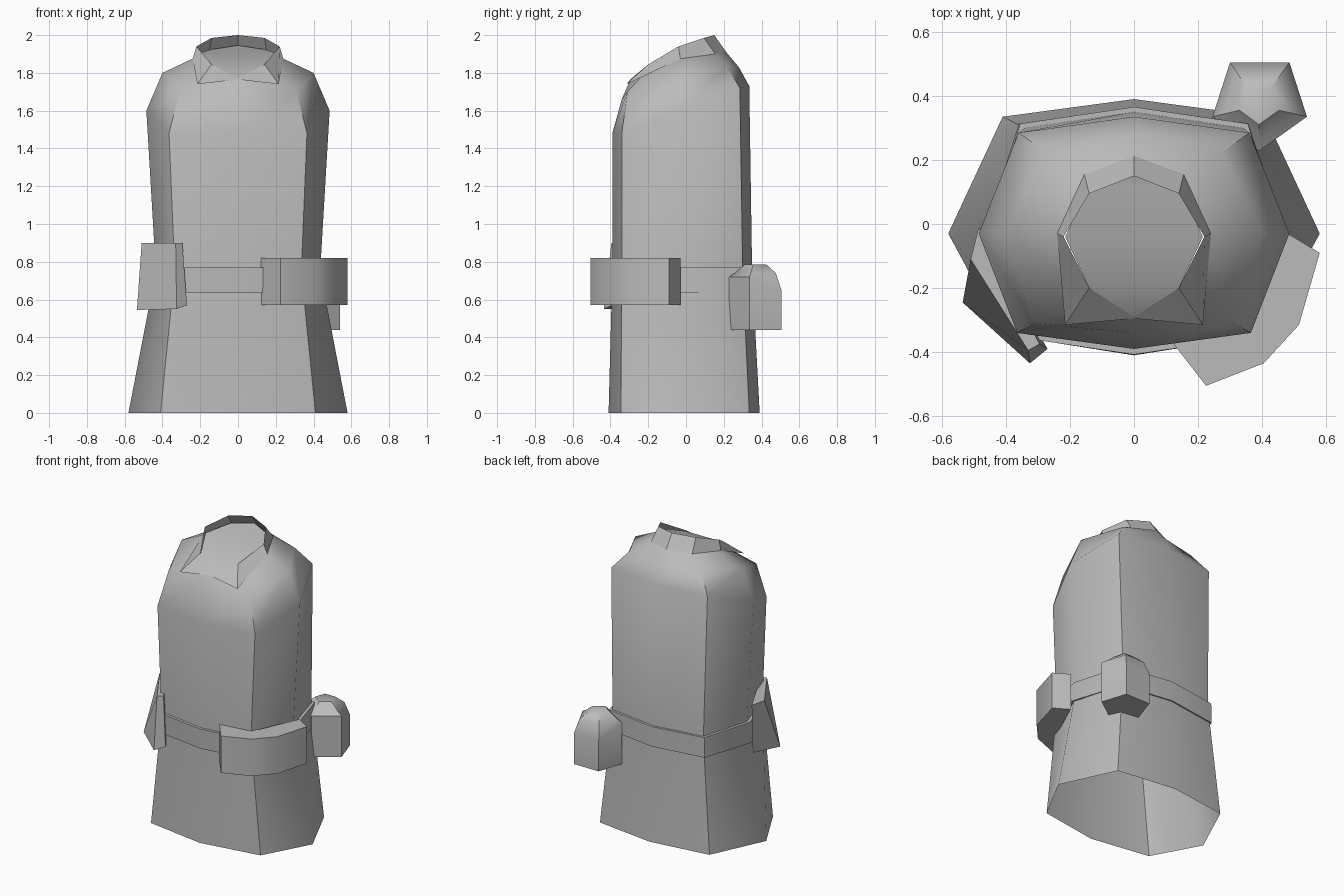
import bpy
import bmesh
import math
from mathutils import Vector

cube = bpy.data.objects.get("Cube")
if cube:
    bpy.data.objects.remove(cube, do_unlink=True)

GREY = (0.5, 0.5, 0.5, 1.0)
cloth = bpy.data.materials.new("plain_grey")
cloth.use_nodes = True
cloth.diffuse_color = GREY
cloth.node_tree.nodes["Principled BSDF"].inputs["Base Color"].default_value = GREY


def make_object(name, verts, faces, smooth_angle=45):
    """Build a mesh with consistent normals and sharp edges above an angle."""
    mesh = bpy.data.meshes.new(name)
    mesh.from_pydata([tuple(v) for v in verts], [], faces)
    bm = bmesh.new()
    bm.from_mesh(mesh)
    bmesh.ops.recalc_face_normals(bm, faces=bm.faces)
    bm.to_mesh(mesh)
    bm.free()
    mesh.materials.append(cloth)
    obj = bpy.data.objects.new(name, mesh)
    bpy.context.scene.collection.objects.link(obj)
    bpy.ops.object.select_all(action="DESELECT")
    bpy.context.view_layer.objects.active = obj
    obj.select_set(True)
    bpy.ops.object.shade_smooth_by_angle(angle=math.radians(smooth_angle))
    return obj


def mirrored_ring(half):
    """Turn a front-to-back half section into a full ring."""
    half = [Vector(p) for p in half]
    return half + [Vector((-p.x, p.y, p.z)) for p in half[-2:0:-1]]


def loft_faces(ring_count, n, wrap=False):
    """Quads between successive rings of n points."""
    return [(r * n + i, r * n + (i + 1) % n,
             (r + 1) % ring_count * n + (i + 1) % n, (r + 1) % ring_count * n + i)
            for r in range(ring_count if wrap else ring_count - 1) for i in range(n)]


def prism(name, outline, bottom, top):
    n = len(outline)
    verts = [(x, y, z) for z in (bottom, top) for x, y in outline]
    faces = loft_faces(2, n) + [tuple(range(n)), tuple(range(n, 2 * n))]
    return make_object(name, verts, faces)


# Coat body: front centre, front corner, side, back corner, back centre
hem = mirrored_ring([(0, -.41, 0), (.41, -.345, 0), (.58, -.03, 0), (.41, .335, 0), (0, .39, 0)])
waist = mirrored_ring([(0, -.39, .75), (.335, -.34, .75), (.435, -.03, .75),
                       (.34, .3, .75), (0, .35, .75)])
chest = mirrored_ring([(0, -.39, 1.48), (.365, -.34, 1.48), (.485, -.03, 1.6),
                       (.36, .285, 1.72), (0, .335, 1.73)])
shoulder = mirrored_ring([(0, -.34, 1.66), (.31, -.31, 1.7), (.4, -.03, 1.8),
                          (.27, .22, 1.83), (0, .28, 1.83)])
neck = mirrored_ring([(0, -.295, 1.765), (.15, -.22, 1.8), (.24, -.03, 1.875),
                      (.155, .155, 1.9), (0, .213, 1.91)])
body_rings = [hem, waist, chest, shoulder, neck]
make_object("coat_body", sum(body_rings, []), loft_faces(5, 8))

# Neck opening filled with a sloping panel
panel = mirrored_ring([(0, -.29, 1.77), (.14, -.2, 1.84), (.215, -.04, 1.9),
                       (.14, .12, 1.925), (0, .17, 1.945)])
make_object("neck_panel", panel, [(0, 1, 7), (1, 2, 6, 7), (2, 3, 5, 6), (3, 4, 5)])

# Collar band ending in two pointed flaps
lower = mirrored_ring([(0, -.295, 1.765), (.215, -.315, 1.74), (.24, -.03, 1.875),
                       (.155, .155, 1.9), (0, .213, 1.91)])
upper = mirrored_ring([(0, -.29, 1.77), (.14, -.2, 1.845), (.22, -.04, 1.94),
                       (.14, .095, 1.985), (0, .15, 2)])
make_object("collar", lower + upper, loft_faces(2, 8), 35)


# Belt following the body section
def body_section(z, grow):
    a, b = (hem, waist) if z < .75 else (waist, chest)
    ring = []
    for p, q in zip(a, b):
        v = p.lerp(q, (z - p.z) / (q.z - p.z))
        ring.append(Vector((v.x * grow, v.y * grow, z)))
    return ring


belt_rings = [body_section(.635, .99), body_section(.635, 1.025),
              body_section(.77, 1.045), body_section(.77, .99)]
make_object("belt", sum(belt_rings, []), loft_faces(4, 8, wrap=True))

# Large curved pouch on the left front
prism("front_pouch", [(.12, -.37), (.225, -.505), (.405, -.435), (.515, -.315),
                      (.58, -.09), (.48, -.03), (.36, -.3)], .57, .82)

# Wedge-shaped holster on the right front: outer then inner edges, bottom and top
holster = [(-.535, -.245, .545), (-.325, -.435, .55), (-.27, -.39, .57), (-.48, -.03, .57),
           (-.51, -.11, .9), (-.33, -.395, .9), (-.295, -.375, .9), (-.485, -.01, .9)]
make_object("holster", holster, loft_faces(2, 4) + [(0, 1, 2, 3), (4, 5, 6, 7)])

# Five-sided canteen with a domed top on the left back
base = [(.3, .505), (.245, .335), (.39, .228), (.54, .335), (.485, .505)]
centre = Vector((.39, .37))
canteen = []
for scale, height in ((1, .44), (1, .65), (.78, .74), (.42, .785)):
    for point in base:
        flat = centre.lerp(Vector(point), scale)
        # The side against the body stays upright for longer
        rise = .07 if point[1] < .4 and scale == 1 and height > .5 else 0
        canteen.append((flat.x, flat.y, height + rise))
make_object("canteen", canteen, loft_faces(4, 5) + [(0, 1, 2, 3, 4), (15, 16, 17, 18, 19)])
